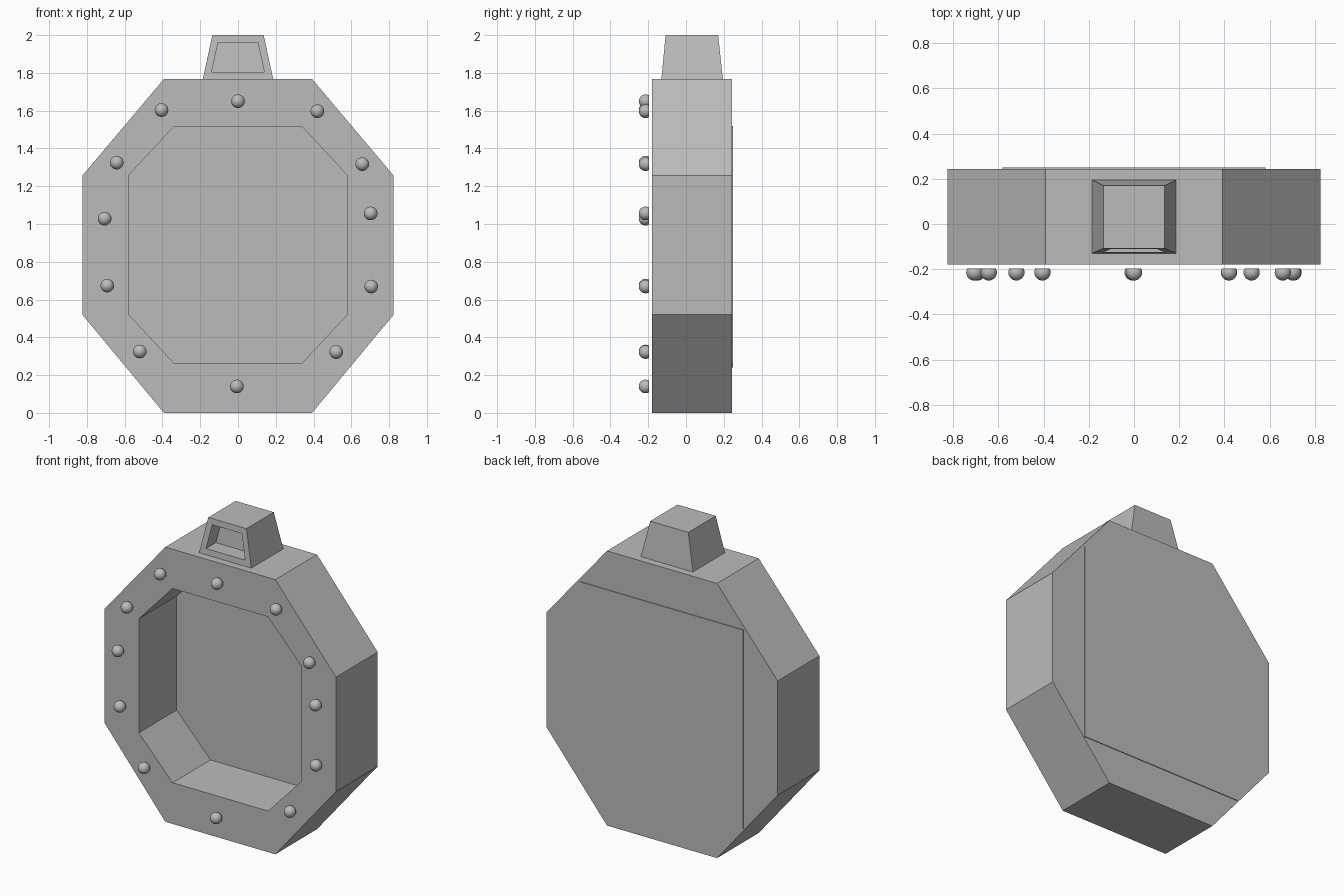
import bpy, bmesh
from mathutils import Vector

if "Cube" in bpy.data.objects:
    bpy.data.objects.remove(bpy.data.objects["Cube"], do_unlink=True)

grey = bpy.data.materials.new("plain_grey")
grey.use_nodes = True
COLOUR = (0.5, 0.5, 0.5, 1)
grey.diffuse_color = COLOUR
grey.node_tree.nodes["Principled BSDF"].inputs["Base Color"].default_value = COLOUR


def finish(bm, name):
    bmesh.ops.recalc_face_normals(bm, faces=bm.faces)
    mesh = bpy.data.meshes.new(name)
    bm.to_mesh(mesh)
    bm.free()
    mesh.materials.append(grey)
    obj = bpy.data.objects.new(name, mesh)
    bpy.context.collection.objects.link(obj)
    return obj


def octagon(wide, narrow, z0, z1, z2, z3):
    half = [(narrow, z0), (wide, z1), (wide, z2), (narrow, z3)]
    return half + [(-x, z) for x, z in reversed(half)]


def box(bm, x, y0, y1, z0, z1):
    """Box centred on x = 0; returns its vertices."""
    verts = bmesh.ops.create_cube(bm, size=1)["verts"]
    for v in verts:
        v.co = Vector((v.co.x * 2 * x, y0 if v.co.y < 0 else y1,
                       z0 if v.co.z < 0 else z1))
    return verts


# Octagonal case: a thick ring with a straight-walled opening
FRONT, BACK = -0.18, 0.244
outer = octagon(0.824, 0.392, 0, 0.52, 1.256, 1.768)
inner = octagon(0.58, 0.34, 0.265, 0.522, 1.256, 1.515)
bm = bmesh.new()
loops = [[bm.verts.new((x, y, z)) for x, z in outline]
         for outline, y in ((outer, FRONT), (outer, BACK), (inner, BACK), (inner, FRONT))]
for k in range(4):
    a, b = loops[k], loops[(k + 1) % 4]
    for i in range(8):
        j = (i + 1) % 8
        bm.faces.new((a[i], a[j], b[j], b[i]))
finish(bm, "case")

# Back plate closes the opening and stands slightly proud
bm = bmesh.new()
box(bm, 0.581, 0.205, 0.249, 0.24, 1.52)
finish(bm, "back_plate")

# Tapered top block with a recess in its front
bm = bmesh.new()
for v in box(bm, 0.186, -0.13, 0.195, 1.768, 2.0):
    if v.co.z > 1.9:
        v.co.x *= 0.73
        v.co.y = -0.108 if v.co.y < 0 else 0.17
bm.normal_update()
front = min(bm.faces, key=lambda f: f.normal.y)
bmesh.ops.inset_region(bm, faces=[front], thickness=0.038, use_even_offset=True)
pocket = bmesh.ops.extrude_face_region(bm, geom=[front])
bmesh.ops.translate(bm, vec=(0, 0.1, 0),
                    verts=[g for g in pocket["geom"] if isinstance(g, bmesh.types.BMVert)])
if front.is_valid:
    bmesh.ops.delete(bm, geom=[front], context='FACES')
finish(bm, "top_block")

# Domed rivets around the rim, flat at the back
rivets = [(0, 1.65), (-0.405, 1.603), (0.42, 1.597), (-0.642, 1.325), (0.658, 1.317),
          (-0.706, 1.028), (0.702, 1.056), (-0.692, 0.674), (0.705, 0.669),
          (-0.52, 0.325), (0.52, 0.322), (-0.006, 0.14)]
for n, (x, z) in enumerate(rivets):
    bm = bmesh.new()
    bmesh.ops.create_uvsphere(bm, u_segments=24, v_segments=16, radius=0.036)
    cut = bmesh.ops.bisect_plane(bm, geom=bm.verts[:] + bm.edges[:] + bm.faces[:],
                                 plane_co=(0, 0.017, 0), plane_no=(0, 1, 0), clear_outer=True)
    bmesh.ops.holes_fill(bm, edges=[e for e in bm.edges if e.is_boundary])
    rivet = finish(bm, f"rivet_{n + 1}")
    rivet.location = (x, -0.214, z)
    bpy.ops.object.select_all(action='DESELECT')
    rivet.select_set(True)
    bpy.context.view_layer.objects.active = rivet
    bpy.ops.object.shade_smooth_by_angle()
